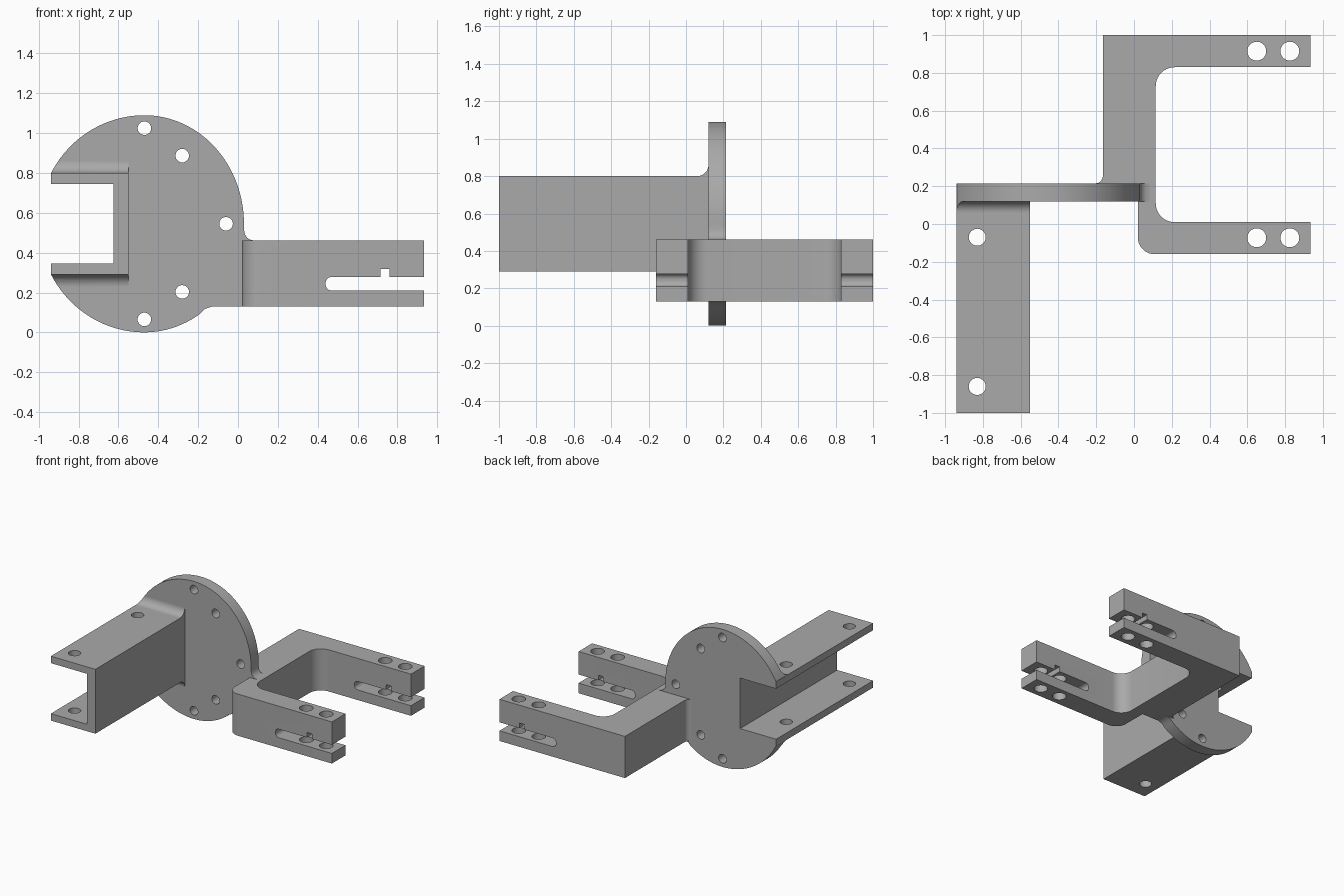
import bpy, bmesh
from math import sin, cos, pi, radians
from mathutils import Vector

if "Cube" in bpy.data.objects:
    bpy.data.objects.remove(bpy.data.objects["Cube"], do_unlink=True)

steel = bpy.data.materials.new("grey steel")
steel.use_nodes = True
steel.diffuse_color = (0.4, 0.4, 0.4, 1)
steel.node_tree.nodes["Principled BSDF"].inputs["Base Color"].default_value = (0.4, 0.4, 0.4, 1)

PLACE = {
    "x": lambda a, b, h: (h, a, b),
    "y": lambda a, b, h: (a, h, b),
    "z": lambda a, b, h: (a, b, h),
}


def rounded(points, steps=10):
    """Outline whose corners with a third value are rounded by that radius."""
    out = []
    for i, p in enumerate(points):
        corner = Vector(p[:2])
        if len(p) == 2:
            out.append(corner)
            continue
        u = (Vector(points[i - 1][:2]) - corner).normalized()
        v = (Vector(points[(i + 1) % len(points)][:2]) - corner).normalized()
        # square corners only: the centre lies on the diagonal
        for k in range(steps + 1):
            t = pi / 2 * k / steps
            out.append(corner + p[2] * (u * (1 - sin(t)) + v * (1 - cos(t))))
    return out


def prism(name, outline, axis, low, high):
    bm = bmesh.new()
    ends = [[bm.verts.new(PLACE[axis](p[0], p[1], h)) for p in outline] for h in (low, high)]
    n = len(outline)
    for ring in ends:
        bm.faces.new(ring)
    for i in range(n):
        j = (i + 1) % n
        bm.faces.new((ends[0][i], ends[0][j], ends[1][j], ends[1][i]))
    bmesh.ops.recalc_face_normals(bm, faces=bm.faces)
    mesh = bpy.data.meshes.new(name)
    bm.to_mesh(mesh)
    bm.free()
    mesh.materials.append(steel)
    obj = bpy.data.objects.new(name, mesh)
    bpy.context.collection.objects.link(obj)
    return obj


def drill(a, b, r, axis, low, high):
    ring = [(a + r * cos(2 * pi * k / 32), b + r * sin(2 * pi * k / 32)) for k in range(32)]
    return prism("cutter", ring, axis, low, high)


def combine(obj, cutters, operation="DIFFERENCE"):
    for cutter in cutters:
        mod = obj.modifiers.new("cut", "BOOLEAN")
        mod.operation, mod.solver, mod.object = operation, "EXACT", cutter
    graph = bpy.context.evaluated_depsgraph_get()
    mesh = bpy.data.meshes.new_from_object(obj.evaluated_get(graph))
    obj.modifiers.clear()
    obj.data = mesh
    for cutter in cutters:
        bpy.data.objects.remove(cutter, do_unlink=True)


MID = 0.545      # height of the disc centre


def arc(start, end, steps):
    """Disc rim, a little narrower on the fork side."""
    pts = []
    for k in range(steps + 1):
        t = radians(start + (end - start) * k / steps)
        pts.append((-0.47 + (0.5 if cos(t) > 0 else 0.53) * cos(t), MID + MID * sin(t)))
    return pts


# Round mounting plate with the channel opening and blends into the fork
outline = [(-0.625, 0.345), (-0.94, 0.345), (-0.94, 0.29)]
outline += arc(208, 304, 32)
outline += [(-0.165, 0.118), (-0.13, 0.13), (0.02, 0.13), (0.02, 0.46), (0.085, 0.46),
            (0.064, 0.464), (0.047, 0.474), (0.035, 0.492), (0.03, 0.515)]
outline += arc(0, 152, 50)
outline += [(-0.94, 0.80), (-0.94, 0.745), (-0.625, 0.745)]
plate = prism("mounting_plate", outline, "y", 0.12, 0.215)
holes = [(-0.06, MID)]
for side in (-1, 1):
    holes += [(-0.47, MID + side * 0.48), (-0.28, MID + side * 0.342)]
combine(plate, [drill(x, z, 0.034, "y", 0, 0.4) for x, z in holes])

# Channel arm reaching forward
channel = prism("channel_arm", [(-0.94, 0.29), (-0.55, 0.29), (-0.55, 0.80), (-0.94, 0.80),
                                (-0.94, 0.745), (-0.625, 0.745), (-0.625, 0.345),
                                (-0.94, 0.345)], "y", -1, 0.12)
combine(channel, [drill(-0.83, y, 0.045, "z", 0.1, 1) for y in (-0.07, -0.86)])

# Blends between channel flanges and plate, trimmed to the disc rim
parts = [plate, channel]
for name, side in (("upper_blend", 1), ("lower_blend", -1)):
    shape = rounded([(0.059, 0.255), (0.12, 0.255, 0.06), (0.12, 0.316), (0.125, 0.316),
                     (0.125, 0.245), (0.059, 0.245)])
    blend = prism(name, [(y, MID + side * h) for y, h in shape], "x", -0.94, -0.55)
    combine(blend, [prism("trim", arc(0, 360, 128)[:-1], "y", 0, 0.3)], "INTERSECT")
    parts.append(blend)

# Fork with two slotted clamp arms
fork = prism("clamp_fork", rounded([
    (0.935, -0.16), (0.935, 0.01), (0.115, 0.01, 0.1), (0.115, 0.83, 0.1),
    (0.935, 0.83), (0.935, 1), (-0.165, 1), (-0.165, 0.215, 0.04),
    (-0.206, 0.215), (0.02, 0.215), (0.02, -0.16, 0.09)]), "z", 0.13, 0.46)
slot = rounded([(1, 0.21), (1, 0.278), (0.76, 0.278), (0.76, 0.318), (0.715, 0.318),
                (0.715, 0.278), (0.44, 0.278, 0.03), (0.44, 0.21, 0.03)])
cutters = [prism("cutter", slot, "y", low, low + 0.3) for low in (-0.22, 0.75)]
cutters += [drill(x, y, 0.05, "z", 0, 0.6) for x in (0.65, 0.825) for y in (-0.073, 0.915)]
combine(fork, cutters)
parts.append(fork)

# Smooth the curved walls, keep the machined edges crisp
bpy.ops.object.select_all(action="DESELECT")
for part in parts:
    part.select_set(True)
bpy.context.view_layer.objects.active = fork
bpy.ops.object.shade_smooth_by_angle(angle=radians(30))
